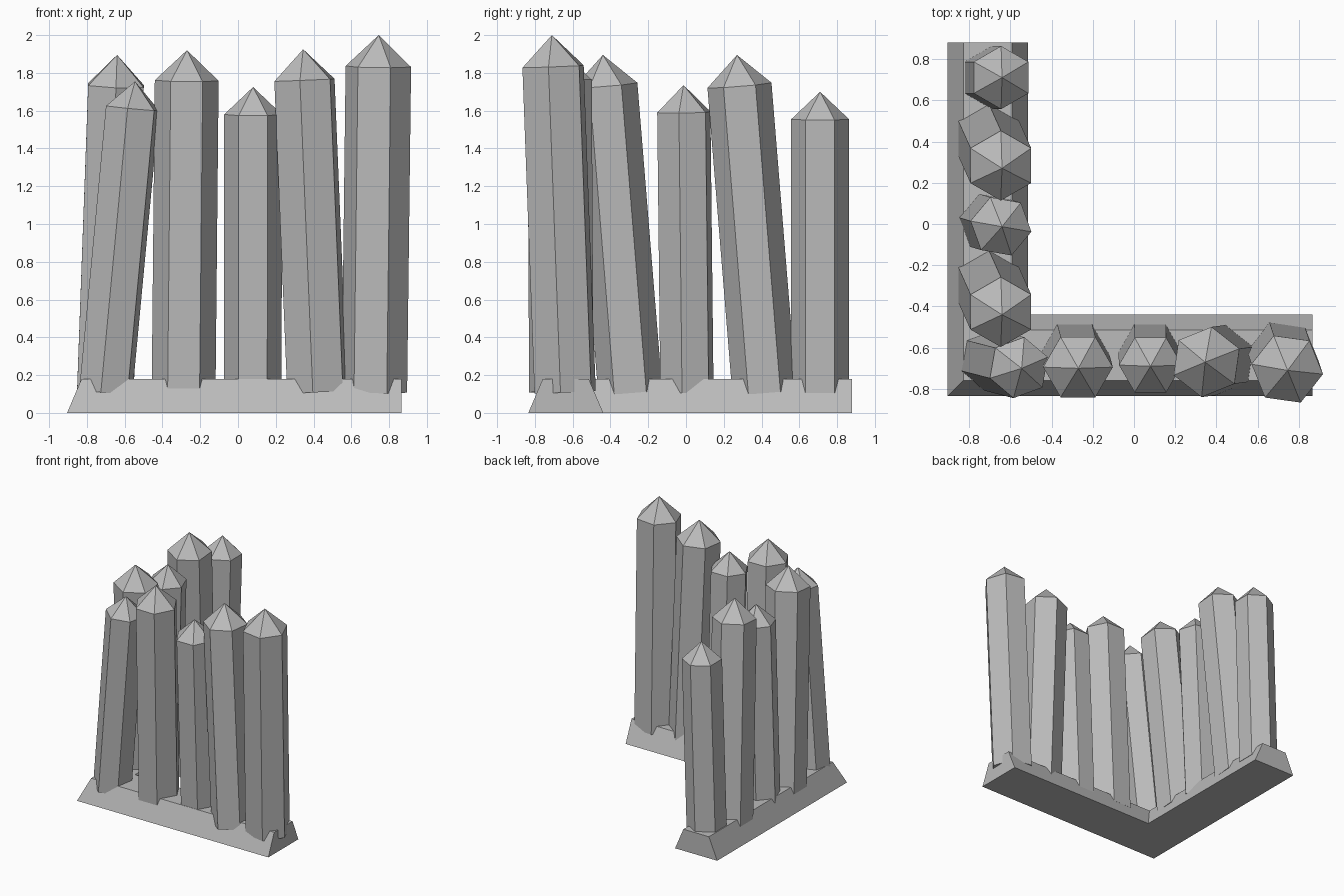
import bpy
import bmesh
from math import radians
from mathutils import Matrix, Vector

cube = bpy.data.objects.get("Cube")
if cube:
    bpy.data.objects.remove(cube, do_unlink=True)

grey = bpy.data.materials.new("plain grey")
grey.use_nodes = True
COLOUR = (0.5, 0.5, 0.5, 1)
grey.diffuse_color = COLOUR
grey.node_tree.nodes["Principled BSDF"].inputs["Base Color"].default_value = COLOUR


def add_object(name, bm):
    bmesh.ops.recalc_face_normals(bm, faces=bm.faces[:])
    mesh = bpy.data.meshes.new(name)
    bm.to_mesh(mesh)
    bm.free()
    mesh.materials.append(grey)
    obj = bpy.data.objects.new(name, mesh)
    bpy.context.collection.objects.link(obj)
    return obj


# L-shaped earth bank: sloping long sides, upright ends
def bank_outline(inset, z):
    left, inner_x, right = -0.905 + inset, -0.515 - inset, 0.865
    front, inner_y, back = -0.835 + inset, -0.438 - inset, 0.88
    return [(left, front, z), (right, front, z), (right, inner_y, z),
            (inner_x, inner_y, z), (inner_x, back, z), (left, back, z)]


bm = bmesh.new()
low = [bm.verts.new(p) for p in bank_outline(0, 0)]
high = [bm.verts.new(p) for p in bank_outline(0.077, 0.18)]
bm.faces.new(low[::-1])
bm.faces.new(high)
for i in range(len(low)):
    j = (i + 1) % len(low)
    bm.faces.new((low[i], low[j], high[j], high[i]))
add_object("bank", bm)


# Six-sided stake with a pointed tip, leaning from foot to tip
def stake(name, foot, tip, radius, turn):
    foot, tip = Vector((*foot, 0.11)), Vector(tip)
    axis = tip - foot
    point = radius * 0.95
    bm = bmesh.new()
    ring = bmesh.ops.create_circle(bm, cap_ends=True, segments=6, radius=radius,
                                   matrix=Matrix.Rotation(radians(turn), 4, "Z"))
    out = bmesh.ops.extrude_face_region(bm, geom=bm.faces[:], use_keep_orig=True)
    top = [g for g in out["geom"] if isinstance(g, bmesh.types.BMVert)]
    bmesh.ops.translate(bm, verts=top, vec=(0, 0, axis.length - point))
    cap = [g for g in out["geom"] if isinstance(g, bmesh.types.BMFace)]
    apex = bmesh.ops.poke(bm, faces=cap)["verts"]
    bmesh.ops.translate(bm, verts=apex, vec=(0, 0, point))
    lean = Vector((0, 0, 1)).rotation_difference(axis).to_matrix().to_4x4()
    bm.transform(Matrix.Translation(foot) @ lean)
    add_object(name, bm)


# Front row, from the corner outwards
stake("corner_stake", (-0.70, -0.66), (-0.545, -0.70, 1.755), 0.15, 50)
stake("front_stake_1", (-0.288, -0.633), (-0.27, -0.70, 1.92), 0.169, 30)
stake("front_stake_2", (0.078, -0.62), (0.08, -0.69, 1.725), 0.153, 30)
stake("front_stake_3", (0.42, -0.66), (0.345, -0.67, 1.925), 0.172, -8)
stake("front_stake_4", (0.722, -0.64), (0.745, -0.71, 2.0), 0.175, 22)

# Side row, from the corner backwards
for i, y in enumerate((-0.295, 0.415)):
    stake(f"side_stake_{i + 1}", (-0.705, y), (-0.64, y - 0.145, 1.895), 0.17, 0)
stake("side_stake_3", (-0.70, 0.005), (-0.64, -0.013, 1.735), 0.15, 20)
stake("side_stake_4", (-0.69, 0.71), (-0.64, 0.71, 1.70), 0.153, 0)
